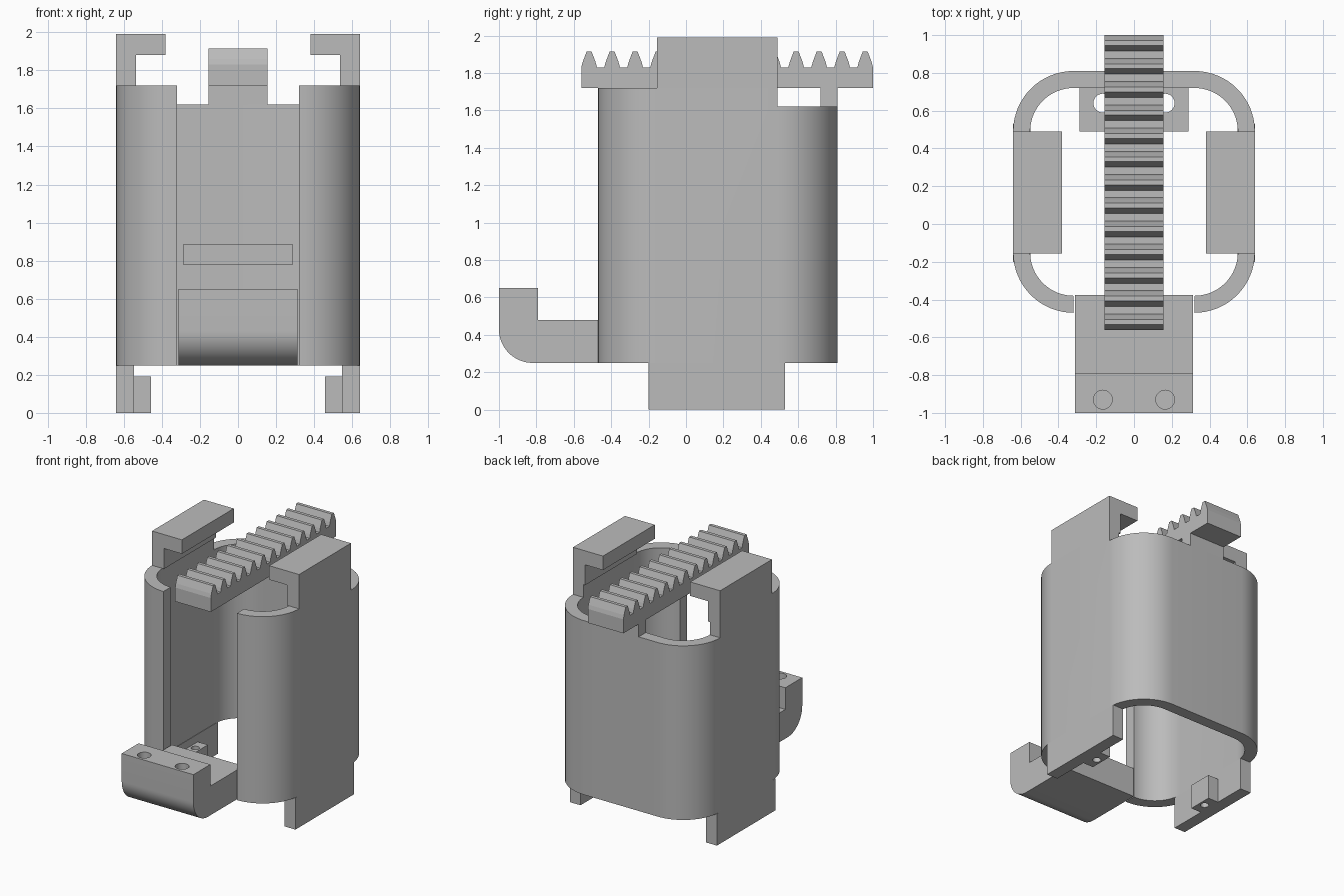
import bpy, bmesh, math
from mathutils import Vector

cube = bpy.data.objects.get("Cube")
if cube:
    bpy.data.objects.remove(cube, do_unlink=True)

grey = bpy.data.materials.new("plain_grey")
grey.use_nodes = True
grey.diffuse_color = (0.5, 0.5, 0.5, 1)
grey.node_tree.nodes["Principled BSDF"].inputs["Base Color"].default_value = (0.5, 0.5, 0.5, 1)


def prism(name, points, axis, lo, hi):
    """Extrude a closed profile along one axis; points use the other two axes in order."""
    def place(p, h):
        v = list(p)
        v.insert("xyz".index(axis), h)
        return Vector(v)
    bm = bmesh.new()
    base = bm.faces.new([bm.verts.new(place(p, lo)) for p in points])
    grown = bmesh.ops.extrude_face_region(bm, geom=[base])["geom"]
    shift = place((0, 0), hi - lo)
    bmesh.ops.translate(bm, vec=shift, verts=[g for g in grown if isinstance(g, bmesh.types.BMVert)])
    bmesh.ops.recalc_face_normals(bm, faces=bm.faces)
    mesh = bpy.data.meshes.new(name)
    bm.to_mesh(mesh)
    bm.free()
    mesh.materials.append(grey)
    ob = bpy.data.objects.new(name, mesh)
    bpy.context.collection.objects.link(ob)
    return ob


def rect(a0, a1, b0, b1):
    return [(a0, b0), (a1, b0), (a1, b1), (a0, b1)]


def arc(cx, cy, r, start, end, steps=16):
    angles = [math.radians(start + (end - start) * i / steps) for i in range(steps + 1)]
    return [(cx + r * math.cos(a), cy + r * math.sin(a)) for a in angles]


def cut(ob, cutter):
    cutter.hide_render = True
    mod = ob.modifiers.new("cut", "BOOLEAN")
    mod.operation = "DIFFERENCE"
    mod.solver = "EXACT"
    mod.object = cutter
    bpy.context.view_layer.objects.active = ob
    bpy.ops.object.modifier_apply(modifier=mod.name)
    bpy.data.objects.remove(cutter, do_unlink=True)


def drill(ob, x, y, r, z0, z1):
    cut(ob, prism("hole_cutter", arc(x, y, r, 0, 345, 23), "z", z0, z1))


def smooth(ob):
    bpy.ops.object.select_all(action="DESELECT")
    ob.select_set(True)
    bpy.context.view_layer.objects.active = ob
    bpy.ops.object.shade_smooth_by_angle(angle=math.radians(30))


# Rounded shell, open at the front
def shell_line(r):
    return (arc(0.32, -0.15, r, -90, 0) + arc(0.32, 0.49, r, 0, 90)
            + arc(-0.32, 0.49, r, 90, 180) + arc(-0.32, -0.15, r, 180, 270))


shell = prism("shell", shell_line(0.32) + shell_line(0.23)[::-1], "z", 0.25, 1.72)
cut(shell, prism("rear_cutter", rect(-1, 1, 0.49, 1), "z", 1.62, 2))
smooth(shell)

# Front bracket with raised lip and two blind holes
bracket = prism("front_bracket", arc(-0.82, 0.43, 0.18, 180, 270)
                + [(-0.375, 0.25), (-0.375, 0.48), (-0.79, 0.48), (-0.79, 0.65), (-1, 0.65)],
                "x", -0.312, 0.312)
for side in (1, -1):
    drill(bracket, 0.165 * side, -0.93, 0.05, 0.45, 0.8)
smooth(bracket)

# Inner rear shelf with two through holes
shelf = prism("rear_shelf", rect(-0.288, 0.288, 0.49, 0.725), "z", 0.78, 0.885)
for side in (1, -1):
    drill(shelf, 0.165 * side, 0.64, 0.05, 0.7, 1)
smooth(shelf)

# Top hooks, legs and drilled foot tabs on both sides
for side, word in ((1, "left"), (-1, "right")):
    hook = [(0.64, 1.72), (0.64, 1.99), (0.38, 1.99), (0.38, 1.88), (0.535, 1.88), (0.535, 1.72)]
    prism(word + "_hook", [(x * side, z) for x, z in hook], "y", -0.155, 0.49)
    prism(word + "_leg", rect(0.547 * side, 0.64 * side, 0, 0.25), "y", -0.2, 0.53)
    tab = prism(word + "_foot_tab", rect(0.458 * side, 0.547 * side, 0.09, 0.28), "z", 0, 0.19)
    drill(tab, 0.502 * side, 0.185, 0.03, -0.1, 0.3)
    smooth(tab)

# Toothed rack and its rear support post
teeth = [(-0.56, 1.72)]
pitch = 0.123
for i in range(13):
    c = -0.518 + i * pitch
    teeth += [(c + dy, z) for dy, z in
              ((-0.042, 1.83), (-0.034, 1.86), (-0.013, 1.915),
               (0.013, 1.915), (0.034, 1.86), (0.042, 1.83))]
teeth.append((1.0, 1.72))
prism("toothed_rack", teeth, "x", -0.155, 0.155)
prism("rack_post", rect(-0.155, 0.155, 0.72, 0.81), "z", 1.62, 1.72)
